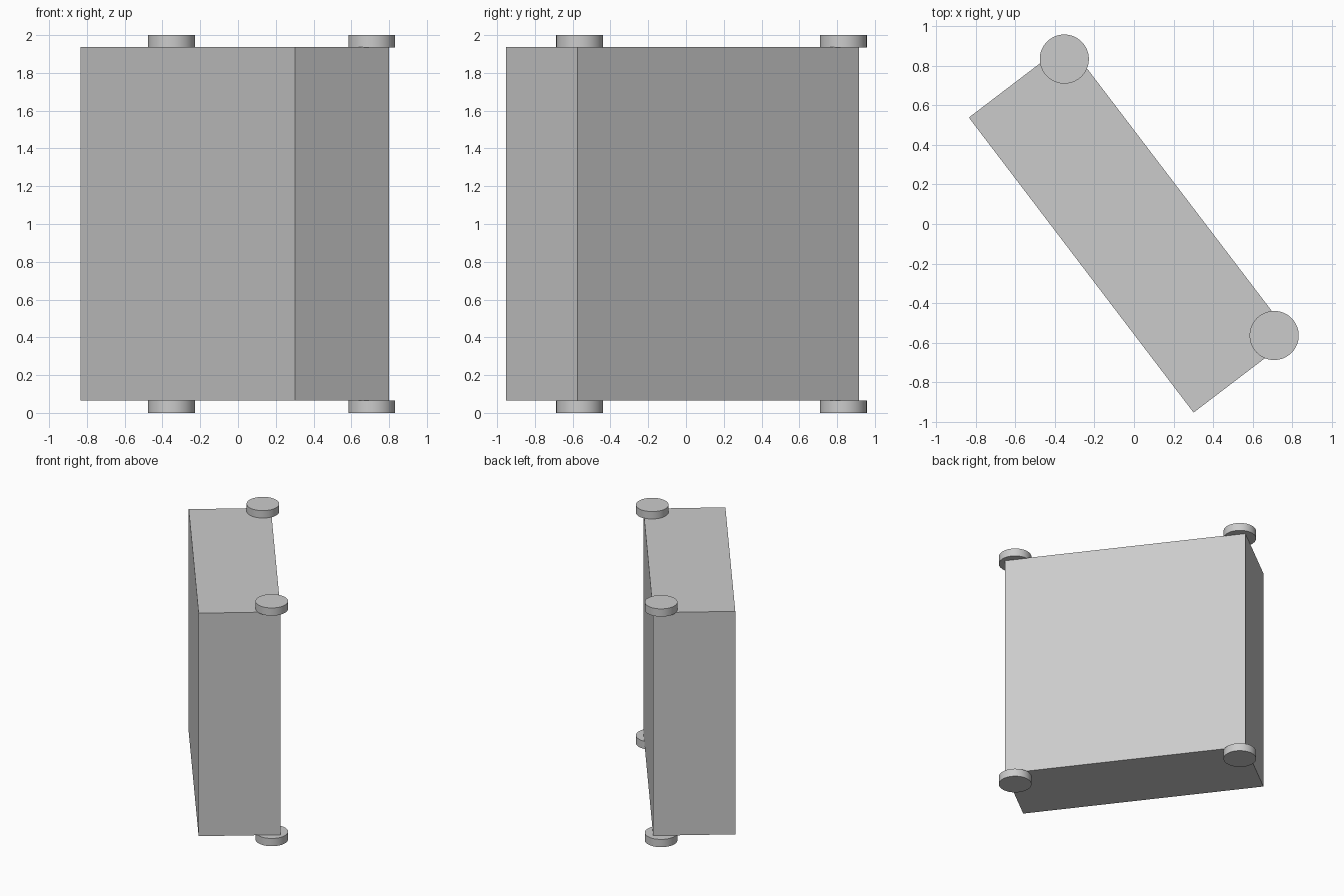
import bpy
import math

default = bpy.data.objects.get("Cube")
if default:
    bpy.data.objects.remove(default, do_unlink=True)

# Single flat grey
GREY = (0.6, 0.6, 0.6, 1.0)
grey = bpy.data.materials.new("plain grey")
grey.use_nodes = True
grey.diffuse_color = GREY
grey.node_tree.nodes["Principled BSDF"].inputs["Base Color"].default_value = GREY

ANGLE = math.radians(-52.7)
LENGTH, DEPTH = 1.873, 0.625
BOTTOM, TOP = 0.066, 1.938
CENTRE = (-0.018, -0.018)


def finish(name):
    obj = bpy.context.object
    obj.name = name
    obj.data.materials.append(grey)
    return obj


# Swung-open box body
bpy.ops.mesh.primitive_cube_add(
    size=1, location=(*CENTRE, (BOTTOM + TOP) / 2), rotation=(0, 0, ANGLE))
body = finish("body")
body.scale = (LENGTH, DEPTH, TOP - BOTTOM)
bpy.ops.object.transform_apply(location=False, rotation=False, scale=True)

# Round pads above and below the two back corners
PAD_HEIGHT = 0.065
pads = {"right": (-0.352, 0.833), "left": (0.708, -0.563)}
for side, (x, y) in pads.items():
    for level, z in (("bottom", PAD_HEIGHT / 2), ("top", 2 - PAD_HEIGHT / 2)):
        bpy.ops.mesh.primitive_cylinder_add(
            vertices=64, radius=0.124, depth=PAD_HEIGHT, location=(x, y, z))
        finish(f"{level}_{side}_pad")
        bpy.ops.object.shade_smooth_by_angle()
